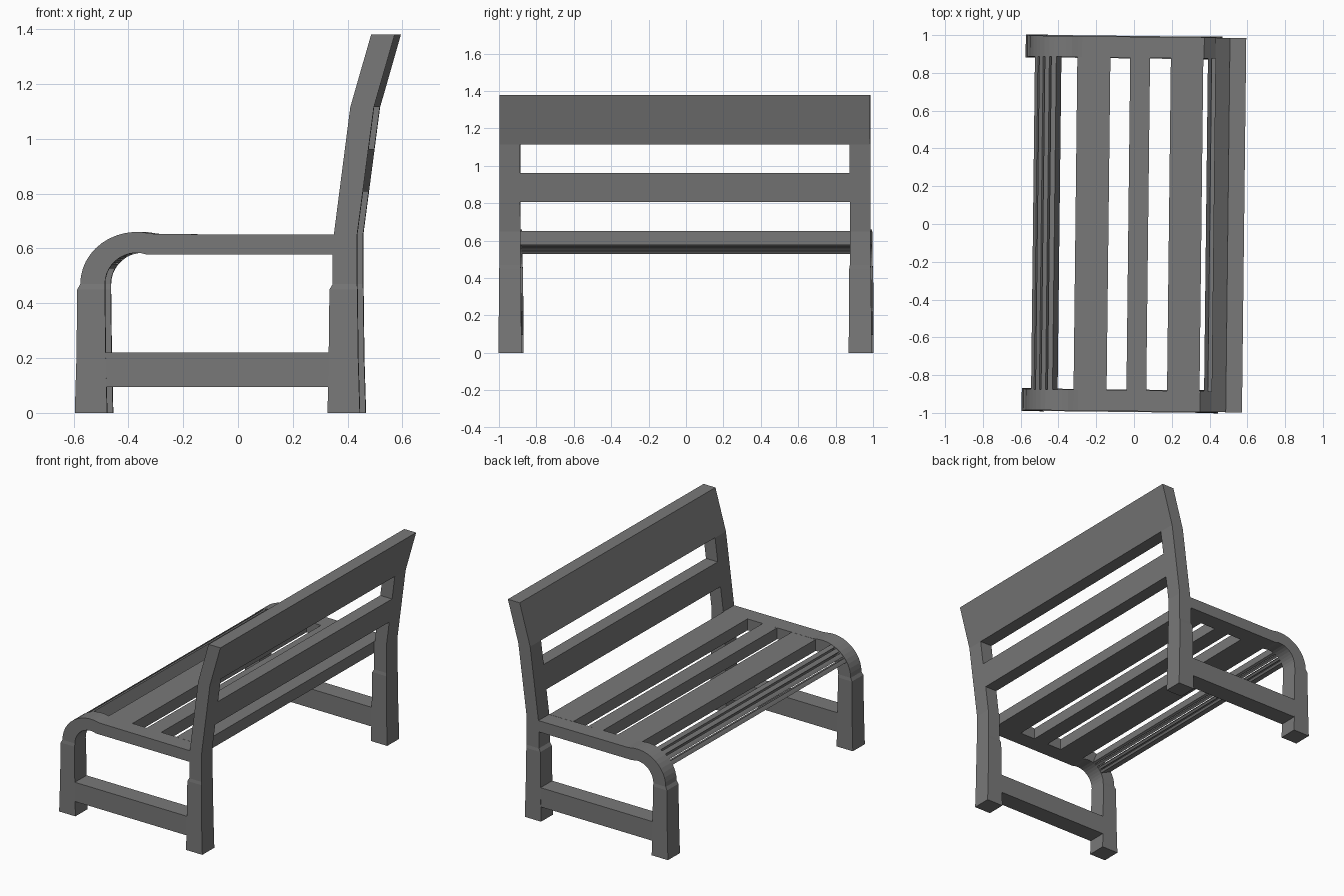
import bpy, bmesh
from math import sin, cos, radians
from mathutils import Matrix

if "Cube" in bpy.data.objects:
    bpy.data.objects.remove(bpy.data.objects["Cube"])

YAW = Matrix.Rotation(-0.0115, 4, 'Z')   # the bench stands very slightly turned
FRAME_Y = 0.936                          # centre of each side frame
INNER_Y = 0.885                          # where the slats meet the frames
CX, CZ = -0.358, 0.47                    # centre of the rolled front edge

# Dark grey paint
paint = bpy.data.materials.new("dark_grey")
paint.diffuse_color = (0.19, 0.19, 0.19, 1)
paint.use_nodes = True
paint.node_tree.nodes["Principled BSDF"].inputs["Base Color"].default_value = paint.diffuse_color


def finish(name, bm):
    """Turn, tidy and link a finished bmesh."""
    bmesh.ops.transform(bm, matrix=YAW, verts=bm.verts)
    bmesh.ops.recalc_face_normals(bm, faces=bm.faces)
    mesh = bpy.data.meshes.new(name)
    bm.to_mesh(mesh)
    bm.free()
    mesh.materials.append(paint)
    bpy.context.collection.objects.link(bpy.data.objects.new(name, mesh))


def prism(name, pts, y0, y1):
    """Extrude an x-z outline from y0 to y1."""
    bm = bmesh.new()
    face = bm.faces.new([bm.verts.new((x, y0, z)) for x, z in pts])
    ext = bmesh.ops.extrude_face_region(bm, geom=[face])
    for v in ext['geom']:
        if isinstance(v, bmesh.types.BMVert):
            v.co.y = y1
    finish(name, bm)


def leg(name, y, sections):
    """Stack rectangular sections (z, x0, x1, half width) into a leg."""
    bm = bmesh.new()
    rings = [[bm.verts.new(p) for p in ((x0, y - h, z), (x1, y - h, z),
                                        (x1, y + h, z), (x0, y + h, z))]
             for z, x0, x1, h in sections]
    for a, b in zip(rings, rings[1:]):
        for i in range(4):
            j = (i + 1) % 4
            bm.faces.new((a[i], a[j], b[j], b[i]))
    bm.faces.new(rings[0])
    bm.faces.new(rings[-1])
    finish(name, bm)


def arc(rx, rz, a0, a1, n):
    angles = [radians(a0 + (a1 - a0) * i / n) for i in range(n + 1)]
    return [(CX + rx * cos(a), CZ + rz * sin(a)) for a in angles]


# Backrest outline: front and back edges, interpolated by height
FRONT = [(0.361, 0.65), (0.421, 1.115), (0.497, 1.38)]
BACK = [(0.446, 0.65), (0.507, 1.115), (0.583, 1.38)]


def at(edge, z):
    (xa, za), (xb, zb) = edge[:2]
    return (xa + (xb - xa) * (z - za) / (zb - za), z)


# Side frames
upper = (arc(0.206, 0.19, 180, 76, 12) + [(-0.285, 0.652)] + FRONT + BACK[::-1]
         + [(0.446, 0.47), (0.357, 0.47), (0.357, 0.577), (-0.32, 0.577)]
         + arc(0.116, 0.114, 84, 180, 10))
front_leg = [(0, -0.584, -0.466, 0.061), (0.2, -0.578, -0.471, 0.06),
             (0.45, -0.575, -0.474, 0.058), (0.47, -0.564, -0.474, 0.055)]
back_leg = [(0, 0.338, 0.456, 0.061), (0.2, 0.342, 0.450, 0.06),
            (0.45, 0.345, 0.447, 0.058), (0.47, 0.357, 0.446, 0.055)]

for label, s in (("left", -1), ("right", 1)):
    y = s * FRAME_Y
    prism(label + "_upper_frame", upper, y - 0.055, y + 0.055)
    leg(label + "_front_leg", y, front_leg)
    leg(label + "_back_leg", y, back_leg)
    prism(label + "_lower_rail", [(-0.48, 0.095), (0.35, 0.095), (0.35, 0.22), (-0.48, 0.22)],
          y - 0.0595, y + 0.0595)

# Seat slats
for i, (x0, x1) in enumerate([(-0.31, -0.135), (-0.03, 0.075), (0.185, 0.357)]):
    prism(f"seat_slat_{i + 1}", [(x0, 0.577), (x1, 0.577), (x1, 0.651), (x0, 0.651)],
          -INNER_Y, INNER_Y)

# Narrow slats around the rolled front edge
for i in range(4):
    a = 150 - i * 11.3
    prism(f"front_edge_slat_{i + 1}",
          arc(0.204, 0.188, a, a - 8, 2) + arc(0.117, 0.115, a - 8, a, 2),
          -INNER_Y, INNER_Y)

# Backrest rails
prism("middle_back_rail", [at(FRONT, 0.807), at(FRONT, 0.963), at(BACK, 0.963), at(BACK, 0.807)],
      -INNER_Y, INNER_Y)
prism("top_back_rail", [FRONT[1], FRONT[2], BACK[2], BACK[1]], -INNER_Y, INNER_Y)
